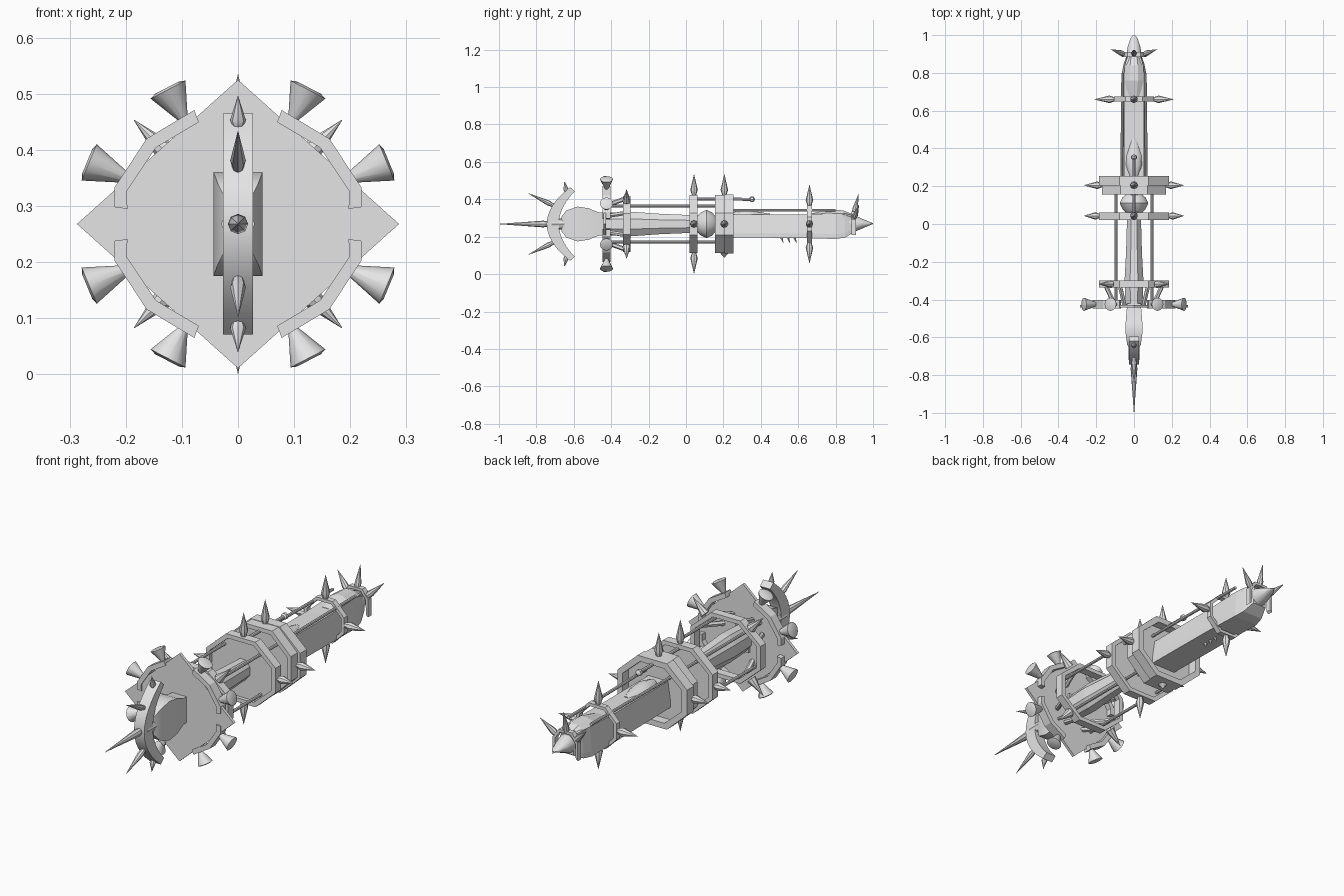
import bpy, bmesh, math
from mathutils import Vector

if "Cube" in bpy.data.objects:
    bpy.data.objects.remove(bpy.data.objects["Cube"])

ZC = 0.268  # height of the long axis
mat = bpy.data.materials.new("grey metal")
mat.diffuse_color = (0.78, 0.78, 0.78, 1)
mat.use_nodes = True
mat.node_tree.nodes["Principled BSDF"].inputs["Base Color"].default_value = mat.diffuse_color


def finish(name, bm, smooth=False):
    bmesh.ops.recalc_face_normals(bm, faces=bm.faces)
    me = bpy.data.meshes.new(name)
    bm.to_mesh(me)
    bm.free()
    me.materials.append(mat)
    ob = bpy.data.objects.new(name, me)
    bpy.context.collection.objects.link(ob)
    if smooth:
        bpy.ops.object.select_all(action='DESELECT')
        ob.select_set(True)
        bpy.context.view_layer.objects.active = ob
        bpy.ops.object.shade_smooth_by_angle(angle=math.radians(40))
    return ob


def skin(bm, loops, closed=False, caps=True):
    """Bridge successive vertex loops."""
    rows = [[bm.verts.new(p) for p in l] for l in loops]
    n = len(rows[0])
    pairs = list(zip(rows, rows[1:])) + ([(rows[-1], rows[0])] if closed else [])
    for a, b in pairs:
        for i in range(n):
            j = (i + 1) % n
            bm.faces.new((a[i], a[j], b[j], b[i]))
    if caps and not closed:
        bm.faces.new(rows[0])
        bm.faces.new(rows[-1])


def lathe(name, start, direction, profile, sides=8, smooth=False):
    """Turned part: profile holds (distance along direction, radius)."""
    d = Vector(direction).normalized()
    u = d.orthogonal().normalized() if abs(d.y) > 0.99 else d.cross(Vector((0, 1, 0))).normalized()
    v = d.cross(u)
    s = Vector(start)
    bm = bmesh.new()
    skin(bm, [[s + d * t + (u * math.cos(a) + v * math.sin(a)) * max(r, 0.0005)
               for a in [2 * math.pi * k / sides for k in range(sides)]] for t, r in profile])
    return finish(name, bm, smooth)


def rod(name, a, b, r, sides=8):
    a, b = Vector(a), Vector(b)
    return lathe(name, a, b - a, [(0, r), ((b - a).length, r)], sides, True)


def loft(name, sections, sides=8, smooth=False):
    """Body along y: sections hold (y, half width, centre z, half height)."""
    bm = bmesh.new()
    k = 1 / math.cos(math.pi / sides)
    skin(bm, [[(hx * k * math.cos(a), y, zc + hz * k * math.sin(a))
               for a in [2 * math.pi * (i + 0.5) / sides for i in range(sides)]]
              for y, hx, zc, hz in sections])
    return finish(name, bm, smooth)


def band(name, pts, y0, y1, thick, closed=True):
    """Flat-sided hoop or bracket following outer points (x, z from axis)."""
    bm = bmesh.new()
    loops = []
    for x, z in pts:
        f = 1 - thick / math.hypot(x, z)
        loops.append([(x, y0, ZC + z), (x, y1, ZC + z),
                      (x * f, y1, ZC + z * f), (x * f, y0, ZC + z * f)])
    skin(bm, loops, closed)
    return finish(name, bm)


def plate(name, pts, y0, y1):
    """Flat plate across the axis."""
    bm = bmesh.new()
    skin(bm, [[(x, y, ZC + z) for x, z in pts] for y in (y0, y1)])
    return finish(name, bm)


def octagon(hx, hz):
    q = [(hx, hz * 0.38), (hx * 0.42, hz)]
    return [q[0], q[1], (-q[1][0], q[1][1]), (-q[0][0], q[0][1]),
            (-q[0][0], -q[0][1]), (-q[1][0], -q[1][1]), (q[1][0], -q[1][1]), (q[0][0], -q[0][1])]


# Diamond guard plate
plate("guard_plate", [(0.287, 0), (0, 0.257), (-0.287, 0), (0, -0.257)], -0.442, -0.428)

# Corner brackets, flared studs, small spikes and struts, four quadrants
for sx in (1, -1):
    for sz in (1, -1):
        arc = [(0.22, 0.03), (0.22, 0.065), (0.163, 0.152), (0.078, 0.203)]
        band("front_bracket", [(sx * x, sz * z) for x, z in arc], -0.447, -0.403, 0.023, False)
        for ang, r0, r1 in ((22.5, 0.205, 0.287), (62.5, 0.205, 0.27)):
            c, s = sx * math.cos(math.radians(ang)), sz * math.sin(math.radians(ang))
            lathe("flared_stud", (c * r0, -0.425, ZC + s * r0), (c, 0, s),
                  [(0, 0.006), (r1 - r0, 0.035), (r1 - r0 + 0.004, 0.024)], 12, True)
            rod("strut", (c * 0.165, -0.32, ZC + s * 0.155), (c * 0.11, -0.43, ZC + s * 0.11), 0.012, 6)
        lathe("small_spike", (sx * 0.122, -0.318, ZC + sz * 0.122), (sx, 0, sz),
              [(0, 0.022), (0.09, 0)], 8, True)
        # Long rods between the hoops
        rod("grip_rod", (sx * 0.095, -0.43, ZC + sz * 0.096), (sx * 0.095, 0.17, ZC + sz * 0.096), 0.007)
    # Rails above the blade
    rod("blade_rail", (sx * 0.066, 0.2, ZC + 0.073), (sx * 0.06, 0.8, ZC + 0.073), 0.007)

# Hoops, the middle two closed by inner plates
band("rear_guard_hoop", octagon(0.184, 0.15), -0.337, -0.298, 0.022)
band("middle_hoop", octagon(0.184, 0.155), 0.02, 0.062, 0.022)
plate("middle_hoop_plate", octagon(0.17, 0.142), 0.037, 0.045)
band("wide_hoop", octagon(0.17, 0.155), 0.155, 0.205, 0.022)
band("wide_hoop_rim", octagon(0.184, 0.157), 0.205, 0.255, 0.03)
plate("wide_hoop_plate", octagon(0.16, 0.145), 0.2, 0.21)
band("blade_hoop", octagon(0.105, 0.1), 0.648, 0.674, 0.016)

# Spikes on the hoops
SPIKE = [(0, 0.010), (0.28, 0.020), (1, 0)]
for y, rx, rz, tx, tz in ((0.043, 0.18, 0.15, 0.265, 0.266),
                          (0.205, 0.168, 0.15, 0.265, 0.266),
                          (0.66, 0.1, 0.095, 0.21, 0.21)):
    for dx, dz in ((1, 0), (-1, 0), (0, 1), (0, -1)):
        r, t = (rx, tx) if dx else (rz, tz)
        if dz < 0 and y == 0.205:
            t = 0.18
        lathe("hoop_spike", (dx * r, y, ZC + dz * r), (dx, 0, dz),
              [(f * (t - r), w) for f, w in SPIKE], 8, True)

# Pommel bulb and crescent
loft("pommel_bulb", [(-0.665, 0.02, ZC, 0.04), (-0.64, 0.036, ZC, 0.072), (-0.58, 0.044, ZC, 0.093),
                     (-0.52, 0.044, ZC, 0.084), (-0.47, 0.04, ZC, 0.063), (-0.42, 0.036, ZC, 0.06)],
     4, True)
bm = bmesh.new()
loops = []
for i in range(13):
    t = -1 + i / 6
    outer = (-0.745 + 0.125 * t * t, ZC + 0.197 * t)
    inner = (-0.68 + 0.085 * t * t, ZC + 0.175 * t)
    loops.append([(-0.027, *outer), (0.027, *outer), (0.027, *inner), (-0.027, *inner)])
skin(bm, loops)
finish("pommel_crescent", bm, True)
rod("pommel_bridge", (0, -0.72, ZC), (0, -0.62, ZC), 0.03)
lathe("long_spike", (0, -0.735, ZC), (0, -1, 0), [(0, 0.014), (0.03, 0.018), (0.15, 0.009), (0.265, 0.001)], 8, True)
for s in (1, -1):
    for y, z, ty, tz in ((-0.71, 0.1, -0.845, 0.165), (-0.64, 0.175, -0.65, 0.228)):
        a = Vector((0, y, ZC + s * z))
        d = Vector((0, ty, ZC + s * tz)) - a
        lathe("crescent_spike", a, d, [(0, 0.01), (d.length * 0.2, 0.014), (d.length, 0)], 8, True)

# Grip and hub
loft("grip", [(-0.43, 0.045, ZC, 0.06), (-0.3, 0.05, ZC, 0.066), (-0.15, 0.042, ZC, 0.055),
              (0.06, 0.036, ZC, 0.046), (0.16, 0.036, ZC, 0.046)], 8)
lathe("hub", (0, 0.06, ZC), (0, 1, 0),
      [(0, 0.045), (0.02, 0.064), (0.05, 0.078), (0.08, 0.064), (0.1, 0.04)], 12, True)

# Blade body with wide flat underside and tapered head: (y, bottom half width, top half width, z0, z1)
bm = bmesh.new()
skin(bm, [[(wb, y, z0), (wb, y, z0 + 0.025), (wt, y, z1), (-wt, y, z1), (-wb, y, z0 + 0.025), (-wb, y, z0)]
          for y, wb, wt, z0, z1 in ((0.2, 0.066, 0.052, 0.197, 0.318), (0.6, 0.066, 0.052, 0.193, 0.318),
                                    (0.8, 0.064, 0.052, 0.188, 0.325), (0.85, 0.054, 0.046, 0.195, 0.325),
                                    (0.9, 0.036, 0.03, 0.225, 0.312))])
finish("blade", bm)
loft("blade_ridge", [(0.25, 0.025, 0.3, 0.03), (0.31, 0.042, 0.31, 0.03), (0.36, 0.04, 0.31, 0.026),
                     (0.45, 0.014, 0.31, 0.012)], 10, True)
loft("head_cover", [(0.66, 0.03, 0.31, 0.012), (0.76, 0.05, 0.315, 0.03),
                    (0.84, 0.05, 0.305, 0.036), (0.9, 0.034, 0.285, 0.032)], 8)
loft("nose", [(0.86, 0.042, 0.27, 0.045), (0.89, 0.042, 0.27, 0.048), (0.94, 0.033, 0.27, 0.027),
              (0.98, 0.02, 0.27, 0.01), (1.0, 0.006, 0.27, 0.002)], 12, True)

# Half hoop and crown of spikes at the head
band("head_hoop", [(0.066, -0.06), (0.066, 0.025), (0.035, 0.066),
                   (-0.035, 0.066), (-0.066, 0.025), (-0.066, -0.06)], 0.885, 0.91, 0.014, False)
for x, z, dx, dz, ln in ((0, 0.06, 0, 1, 0.105), (0.055, 0.035, 0.6, 0.6, 0.1), (-0.055, 0.035, -0.6, 0.6, 0.1)):
    lathe("head_spike", (x, 0.9, ZC + z), (dx, 0.22, dz), [(0, 0.013), (0.02, 0.015), (ln, 0)], 8, True)

# Upper rod with ball end, and small teeth below the blade
rod("upper_rod", (0, 0.04, 0.402), (0, 0.35, 0.4), 0.008)
lathe("rod_ball", (0, 0.338, 0.4), (0, 1, 0), [(0, 0.006), (0.008, 0.015), (0.022, 0.015), (0.03, 0.004)], 8, True)
for y in (0.51, 0.545, 0.58):
    lathe("under_tooth", (0, y, 0.2), (0, 0.3, -1), [(0, 0.01), (0.035, 0)], 6)
